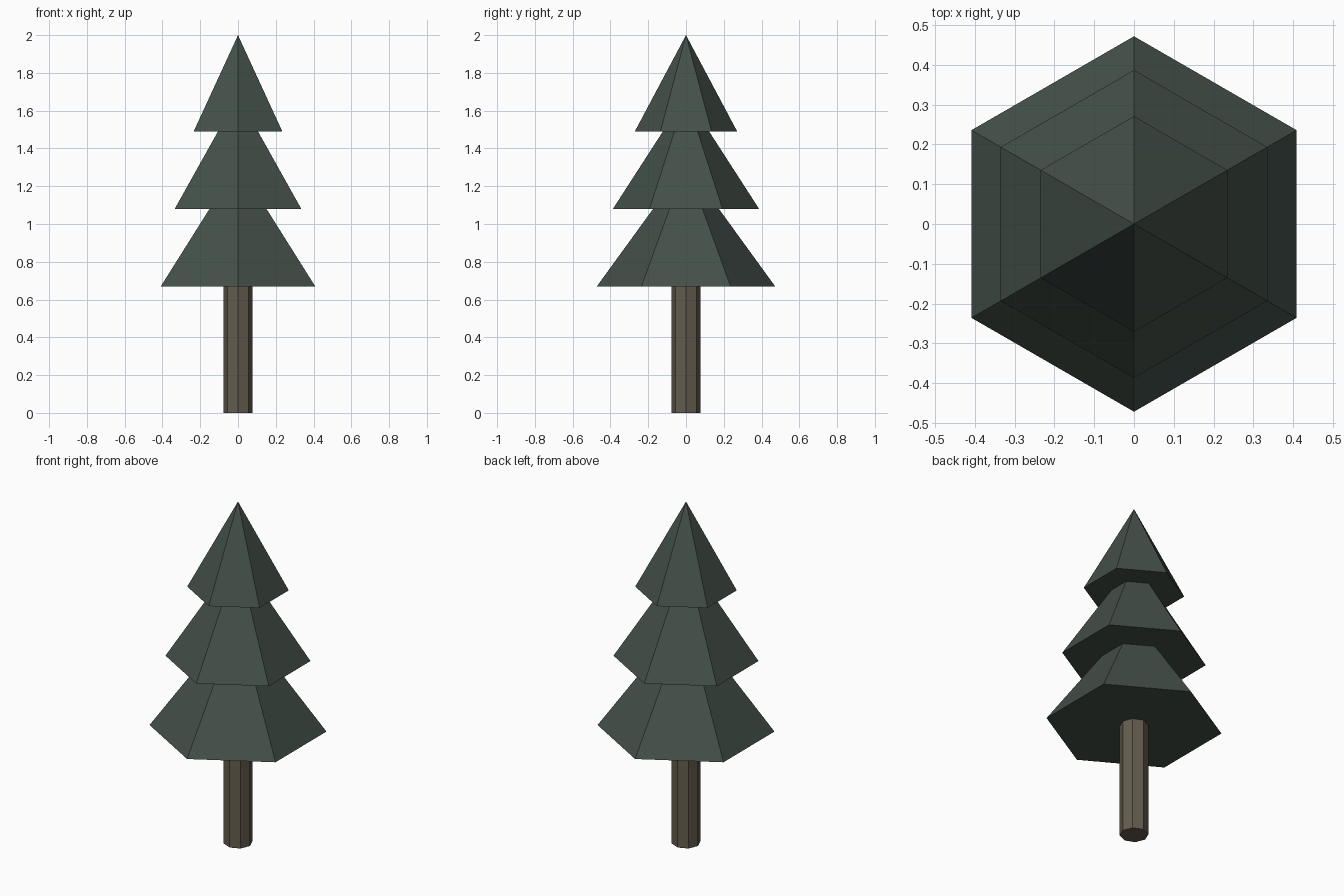
import bpy
import bmesh
from math import sin, cos, tau

cube = bpy.data.objects.get("Cube")
if cube:
    bpy.data.objects.remove(cube, do_unlink=True)


def make_material(name, rgb):
    mat = bpy.data.materials.new(name)
    mat.use_nodes = True
    mat.diffuse_color = (*rgb, 1)
    mat.node_tree.nodes["Principled BSDF"].inputs["Base Color"].default_value = (*rgb, 1)
    return mat


def ring(bm, sides, radius, z):
    # The first corner lies on the +y axis
    return [bm.verts.new((radius * sin(tau * i / sides), radius * cos(tau * i / sides), z))
            for i in range(sides)]


def add_solid(name, sides, radius, bottom, top, mat, pointed):
    bm = bmesh.new()
    base = ring(bm, sides, radius, bottom)
    bm.faces.new(base)
    if pointed:
        tip = bm.verts.new((0, 0, top))
        for i in range(sides):
            bm.faces.new((base[i - 1], base[i], tip))
    else:
        cap = ring(bm, sides, radius, top)
        bm.faces.new(cap)
        for i in range(sides):
            bm.faces.new((base[i - 1], base[i], cap[i], cap[i - 1]))
    bmesh.ops.recalc_face_normals(bm, faces=bm.faces)
    mesh = bpy.data.meshes.new(name)
    bm.to_mesh(mesh)
    bm.free()
    mesh.materials.append(mat)
    obj = bpy.data.objects.new(name, mesh)
    bpy.context.collection.objects.link(obj)
    return obj


needle_green = make_material("needle_green", (0.058, 0.080, 0.067))
bark_brown = make_material("bark_brown", (0.127, 0.107, 0.076))

# Eight-sided trunk
add_solid("trunk", 8, 0.077, 0, 0.69, bark_brown, False)

# Three overlapping six-sided foliage tiers
for name, radius, bottom, top in (
    ("lower_foliage", 0.472, 0.67, 1.32),
    ("middle_foliage", 0.387, 1.08, 1.68),
    ("upper_foliage", 0.271, 1.49, 2.0),
):
    add_solid(name, 6, radius, bottom, top, needle_green, True)
